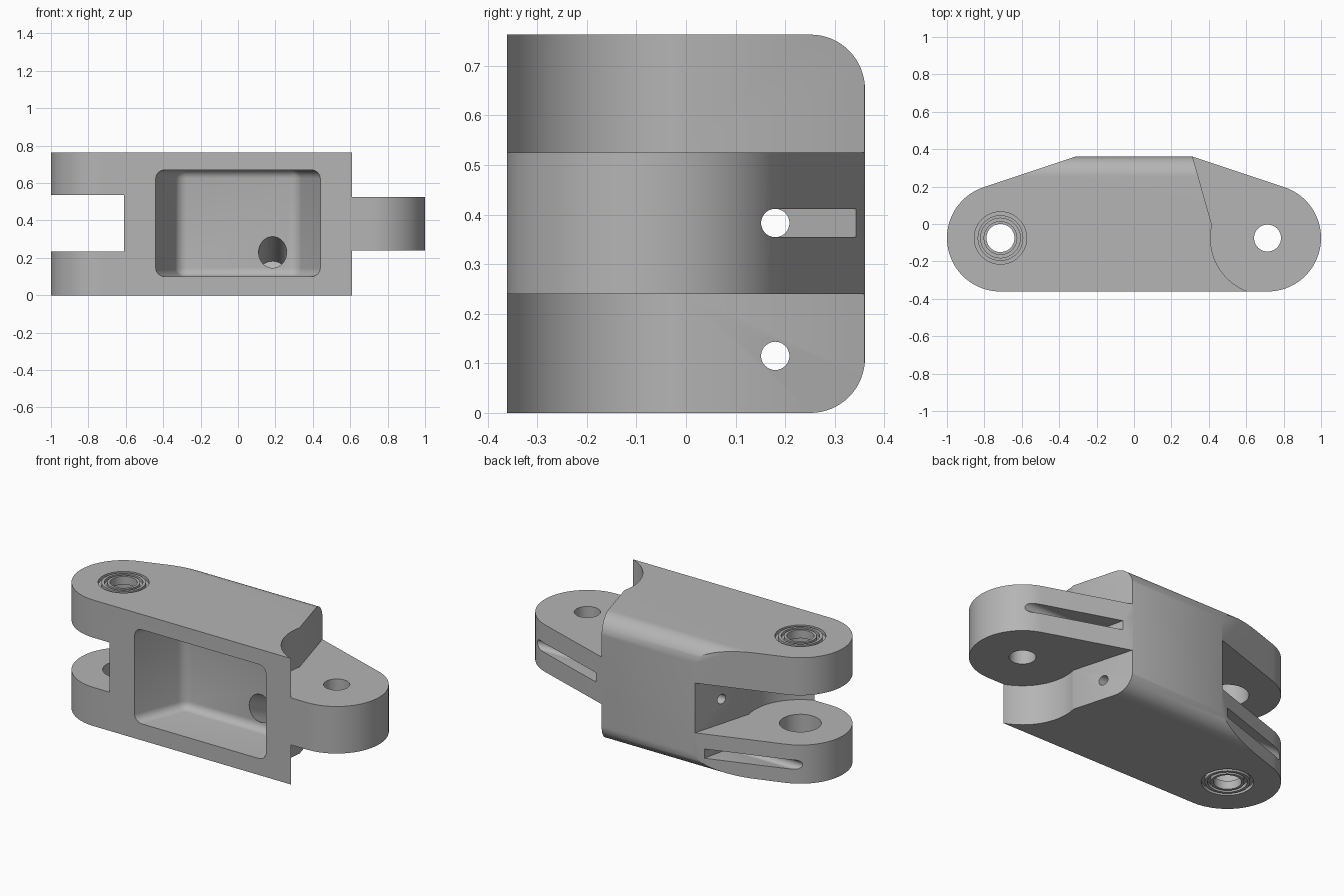
import bpy, bmesh
from math import radians, cos, sin
from mathutils import Vector

if "Cube" in bpy.data.objects:
    bpy.data.objects.remove(bpy.data.objects["Cube"])

grey = bpy.data.materials.new("grey plastic")
grey.use_nodes = True
grey.diffuse_color = (0.46, 0.46, 0.46, 1)
grey.node_tree.nodes["Principled BSDF"].inputs["Base Color"].default_value = grey.diffuse_color

H = 0.763                 # height
PX, PY = 0.714, -0.075    # pivot axis
R = 0.286                 # lug radius


def finish(bm, name):
    bmesh.ops.recalc_face_normals(bm, faces=bm.faces)
    me = bpy.data.meshes.new(name)
    bm.to_mesh(me)
    bm.free()
    ob = bpy.data.objects.new(name, me)
    bpy.context.collection.objects.link(ob)
    me.materials.append(grey)
    return ob


def prism(name, pts, z0, z1, axis="z", bevel=0):
    """Extrude an outline along z (points are x, y) or along x (points are y, z)."""
    bm = bmesh.new()
    place = (lambda a, b, c: (a, b, c)) if axis == "z" else (lambda a, b, c: (c, a, b))
    face = bm.faces.new([bm.verts.new(place(a, b, z0)) for a, b in pts])
    ext = bmesh.ops.extrude_face_region(bm, geom=[face])
    moved = [v for v in ext["geom"] if isinstance(v, bmesh.types.BMVert)]
    bmesh.ops.translate(bm, verts=moved, vec=place(0, 0, z1 - z0))
    if bevel:
        bmesh.ops.recalc_face_normals(bm, faces=bm.faces)
        bmesh.ops.bevel(bm, geom=bm.edges[:], offset=bevel, segments=6, profile=0.5, affect="EDGES")
    return finish(bm, name)


def rod(name, p, q, r):
    p, q = Vector(p), Vector(q)
    bm = bmesh.new()
    bmesh.ops.create_cone(bm, cap_ends=True, segments=48, radius1=r, radius2=r, depth=(q - p).length)
    ob = finish(bm, name)
    ob.rotation_mode = "QUATERNION"
    ob.rotation_quaternion = (q - p).to_track_quat("Z", "Y")
    ob.location = (p + q) / 2
    return ob


def boolean(target, tool, op="DIFFERENCE"):
    mod = target.modifiers.new("cut", "BOOLEAN")
    mod.operation, mod.solver, mod.object = op, "EXACT", tool
    tool.hide_render = True
    bpy.context.view_layer.update()
    bpy.context.view_layer.objects.active = target
    bpy.ops.object.modifier_apply(modifier=mod.name)
    bpy.data.objects.remove(tool)


def arc(cx, cy, r, a0, a1, n=32):
    angles = [radians(a0 + (a1 - a0) * i / n) for i in range(n + 1)]
    return [(cx + r * cos(a), cy + r * sin(a)) for a in angles]


def mirror(pts):
    return [(-x, y) for x, y in reversed(pts)]


# Main body: two round lugs joined by a sloped back
half = arc(PX, PY, R, -90, 72, 48) + [(0.31, 0.361)]
body = prism("link_body", half + mirror(half), 0, H)

# Rounded top and bottom back edges
rnd = 0.11
section = ([(-0.6, 0)] + arc(0.361 - rnd, rnd, rnd, -90, 0, 16)
           + arc(0.361 - rnd, H - rnd, rnd, 0, 90, 16) + [(-0.6, H)])
boolean(body, prism("edge_rounder", section, -1.2, 1.2, "x"), "INTERSECT")

# Clearances: above and below the tongue, and between the fork arms
clear = [(0.274, 0.5)] + arc(PX, PY, 0.305, 167, 262) + [(0.7, -0.5), (1.2, -0.5), (1.2, 0.5)]
boolean(body, prism("upper_clearance", clear, 0.525, 1))
boolean(body, prism("lower_clearance", clear, -0.2, 0.24))
boolean(body, prism("fork_gap", mirror(clear), 0.234, 0.535))

# Front pocket with tapered sides and soft inner edges
pocket = [(-0.494, -0.5), (0.494, -0.5), (0.32, -0.05), (-0.32, -0.05)]
boolean(body, prism("pocket", pocket, 0.1, 0.67, bevel=0.045))

# Pin channels running lengthwise, with open grooves on the tongue and lower arm
slot = [(0.34, 0.45), (0.4, 0.18), (0.95, 0.18), (0.95, 0.45)]
for z, outline in ((0.383, slot), (0.115, mirror(slot))):
    boolean(body, prism("groove", outline, z - 0.028, z + 0.028))
    boolean(body, rod("channel", (-1.2, 0.18, z), (1.2, 0.18, z), 0.0285))

# Slanted hole from the pocket down to the lower channel
boolean(body, rod("slanted_hole", (0.185, -0.13, 0.27), (0.185, 0.18, 0.115), 0.075))

# Pivot holes, with wider seats inside the fork arms
boolean(body, rod("tongue_hole", (PX, PY, 0.1), (PX, PY, 0.7), 0.072))
boolean(body, rod("fork_hole", (-PX, PY, -0.2), (-PX, PY, 1), 0.075))
boolean(body, rod("fork_seat", (-PX, PY, 0.05), (-PX, PY, H - 0.05), 0.115))

# Ring grooves around the fork holes on the outer faces
for z in (0, H):
    for outer, inner in ((0.14, 0.122), (0.106, 0.09)):
        ring = rod("ring", (-PX, PY, z - 0.02), (-PX, PY, z + 0.02), outer)
        boolean(ring, rod("ring_core", (-PX, PY, z - 0.1), (-PX, PY, z + 0.1), inner))
        boolean(body, ring)

bpy.ops.object.select_all(action="DESELECT")
body.select_set(True)
bpy.context.view_layer.objects.active = body
bpy.ops.object.shade_smooth_by_angle(angle=radians(30))
